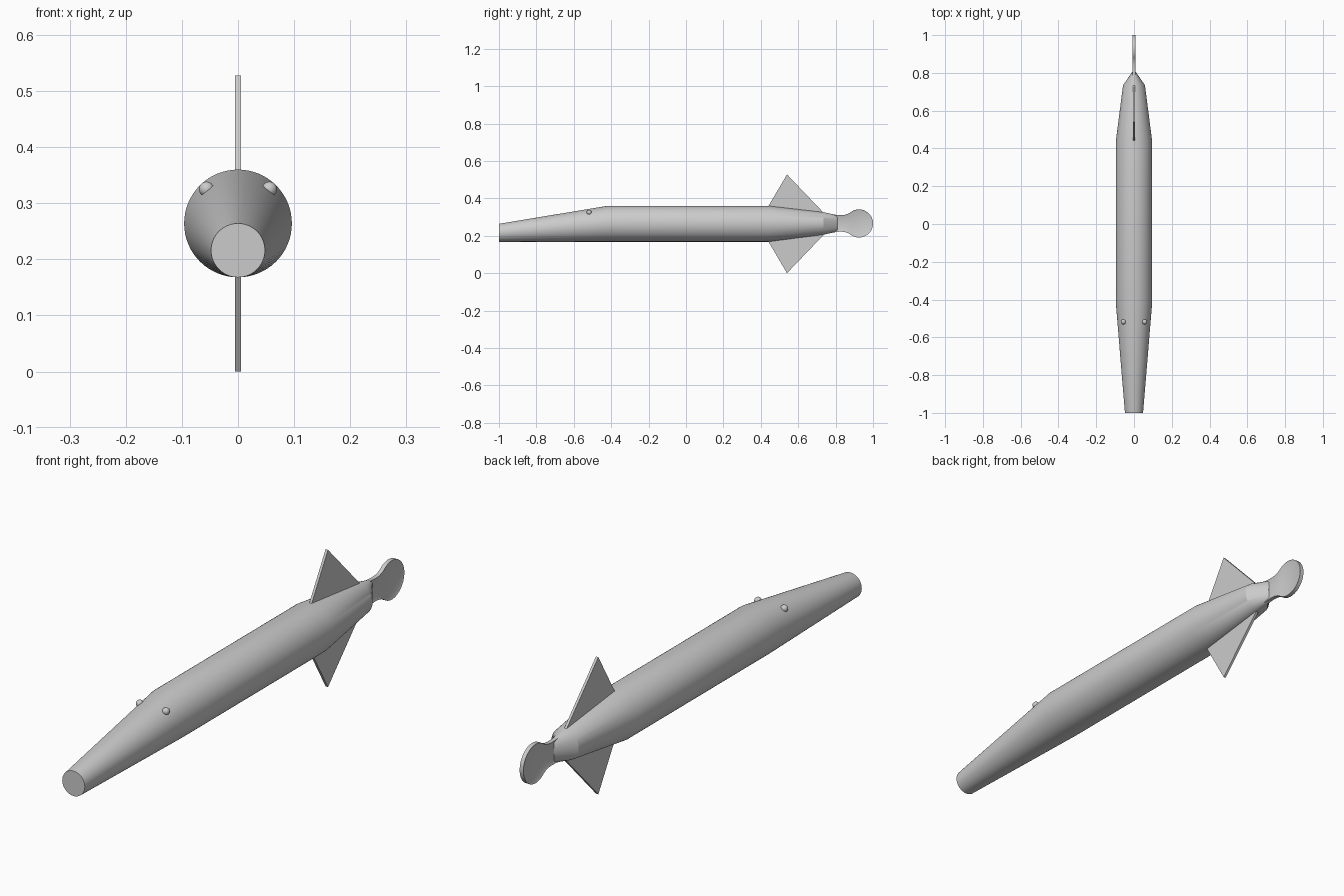
import bpy, bmesh
from math import sin, cos, tau, radians

if "Cube" in bpy.data.objects:
    bpy.data.objects.remove(bpy.data.objects["Cube"])

CZ = 0.264  # height of the body axis


def add_object(name, bm, smooth=False):
    bmesh.ops.recalc_face_normals(bm, faces=bm.faces)
    mesh = bpy.data.meshes.new(name)
    bm.to_mesh(mesh)
    bm.free()
    ob = bpy.data.objects.new(name, mesh)
    bpy.context.collection.objects.link(ob)
    if smooth:
        bpy.ops.object.select_all(action='DESELECT')
        ob.select_set(True)
        bpy.context.view_layer.objects.active = ob
        bpy.ops.object.shade_smooth_by_angle(angle=radians(25))
    return ob


def plate(bm, outline, half):
    """Extrude a (y, z) outline to both sides of x = 0; return its two side faces."""
    left, right = ([bm.verts.new((x, y, z)) for y, z in outline] for x in (-half, half))
    sides = [bm.faces.new(left), bm.faces.new(right)]
    for i in range(len(outline)):
        j = (i + 1) % len(outline)
        bm.faces.new((left[i], left[j], right[j], right[i]))
    bmesh.ops.recalc_face_normals(bm, faces=bm.faces)
    return sides


# Body: loft of ellipses (y, centre z, half width, half height)
sections = [(-1.0, 0.216, 0.048, 0.048), (-0.42, CZ, 0.096, 0.096),
            (0.44, CZ, 0.096, 0.096), (0.735, 0.266, 0.058, 0.06),
            (0.81, 0.266, 0.006, 0.044)]
N = 64
bm = bmesh.new()
rings = [[bm.verts.new((rx * cos(tau * i / N), y, z + rz * sin(tau * i / N)))
          for i in range(N)] for y, z, rx, rz in sections]
for a, b in zip(rings, rings[1:]):
    for i in range(N):
        j = (i + 1) % N
        bm.faces.new((a[i], a[j], b[j], b[i]))
bm.faces.new(rings[0])
bm.faces.new(rings[-1])
add_object("body", bm, True)

# Upper and lower triangular fins
for name, s in (("upper_fin", 1), ("lower_fin", -1)):
    bm = bmesh.new()
    plate(bm, [(0.44, CZ + s * 0.094), (0.54, CZ + s * 0.264),
               (0.735, CZ + s * 0.06), (0.72, CZ + s * 0.04)], 0.005)
    add_object(name, bm)

# Tail: round paddle on a neck, with recessed sides inside a raised rim
neck = [(0.765, 0.05), (0.80, 0.045), (0.83, 0.044), (0.85, 0.046), (0.865, 0.051)]
cy, cz, r = 0.925, 0.266, 0.075
arc = [(cy + r * cos(radians(a)), cz + r * sin(radians(a))) for a in range(130, -131, -5)]
outline = [(y, cz + h) for y, h in neck] + arc + [(y, cz - h) for y, h in reversed(neck)]
bm = bmesh.new()
for face in plate(bm, outline, 0.008):
    bmesh.ops.inset_region(bm, faces=[face], thickness=0.009, use_even_offset=True)
    for v in face.verts:
        v.co.x *= 0.55
add_object("tail", bm, True)

# Eyes
for name, s in (("right_eye", 1), ("left_eye", -1)):
    bm = bmesh.new()
    bmesh.ops.create_uvsphere(bm, u_segments=24, v_segments=12, radius=0.0135)
    bmesh.ops.translate(bm, verts=bm.verts, vec=(s * 0.056, -0.518, 0.325))
    add_object(name, bm, True)
